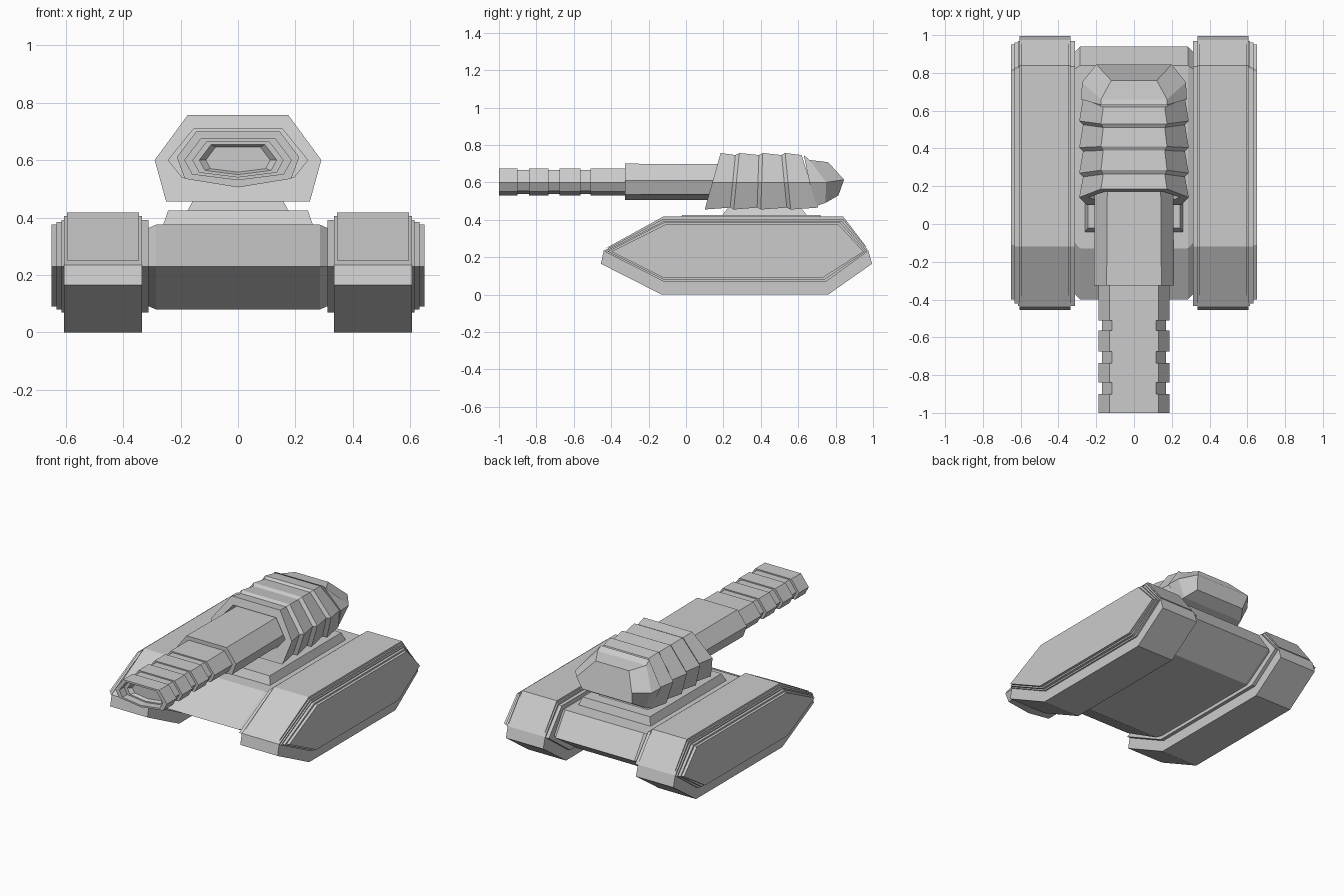
import bpy, bmesh

cube = bpy.data.objects.get("Cube")
if cube:
    bpy.data.objects.remove(cube)

grey = bpy.data.materials.new("plain grey")
grey.use_nodes = True
colour = (0.6, 0.6, 0.6, 1)
grey.diffuse_color = colour
grey.node_tree.nodes["Principled BSDF"].inputs["Base Color"].default_value = colour


def loft(name, rings):
    """Skin a list of equal-length point rings and cap both ends."""
    bm = bmesh.new()
    loops = [[bm.verts.new(p) for p in ring] for ring in rings]
    for a, b in zip(loops, loops[1:]):
        for i in range(len(a)):
            j = (i + 1) % len(a)
            bm.faces.new((a[i], a[j], b[j], b[i]))
    bm.faces.new(loops[0])
    bm.faces.new(loops[-1])
    bmesh.ops.recalc_face_normals(bm, faces=bm.faces)
    mesh = bpy.data.meshes.new(name)
    bm.to_mesh(mesh)
    bm.free()
    mesh.materials.append(grey)
    obj = bpy.data.objects.new(name, mesh)
    bpy.context.collection.objects.link(obj)
    return obj


def slab(name, profile, x0, x1):
    """Extrude a (y, z) side profile along x."""
    return loft(name, [[(x, y, z) for y, z in profile] for x in (x0, x1)])


def mirrored(half, bottom):
    """Close a right-hand (x, z) half outline with a centre bottom point."""
    return half + [(0, bottom)] + [(-x, z) for x, z in reversed(half)]


def section(outline, y, scale=1, mid=0.6):
    return [(x * scale, y, mid + (z - mid) * scale) for x, z in outline]


# Track pods: thick belt body, then stepped side plates
belt = [(-.44, .235), (-.455, .165), (-.13, 0), (.76, 0),
        (.995, .165), (.975, .235), (.84, .405), (-.12, .405)]
flange = [(-.435, .23), (-.12, .392), (.835, .392), (.97, .23), (.75, .07), (-.12, .07)]
guard = [(-.42, .23), (-.12, .385), (.825, .385), (.96, .23), (.74, .08), (-.12, .08)]
panel = [(-.40, .23), (-.11, .375), (.815, .375), (.95, .23), (.73, .09), (-.12, .09)]
deck_plate = [(-.425, .25), (-.12, .418), (.84, .418), (.965, .255), (.8, .3), (-.1, .3)]
for side, s in (("left", 1), ("right", -1)):
    for part, profile, a, b in (("track_belt", belt, .335, .605),
                                ("track_flange", flange, .312, .615),
                                ("track_guard", guard, .33, .632),
                                ("track_panel", panel, .4, .65),
                                ("track_top_plate", deck_plate, .345, .595)):
        slab(f"{side}_{part}", profile, s * a, s * b)

# Hull between the tracks, with chamfered sides
core = [(-.40, .23), (-.13, .375), (.84, .375), (.94, .23), (.72, .08), (-.13, .08)]
edge = [(-.37, .23), (-.10, .362), (.82, .362), (.91, .23), (.70, .093), (-.10, .093)]
loft("hull", [[(x, y, z) for y, z in p]
              for x, p in ((-.315, edge), (-.285, core), (.285, core), (.315, edge))])


def frustum(name, low, high):
    loft(name, [[(-x, y0, z), (x, y0, z), (x, y1, z), (-x, y1, z)]
                for x, y0, y1, z in (low, high)])


# Turret mount
frustum("turret_base", (.262, -.045, .74, .37), (.243, -.02, .72, .425))
frustum("turret_neck", (.178, .19, .65, .42), (.15, .23, .61, .47))

# Turret: telescoping armour rings that fan from front to rear
shell = mirrored([(.175, .757), (.29, .60), (.25, .455)], .455)
mouth = mirrored([(.155, .708), (.243, .60), (.195, .54)], .505)


def leaning(outline, top, bottom, scale=1):
    """Ring whose y runs from top to bottom with its height."""
    return [(x, bottom + (top - bottom) * (z - .455) / .302, z)
            for x, y, z in section(outline, 0, scale)]


tops = [.185, .285, .41, .53, .635]
lows = [.10, .255, .40, .56, .73]
rings = [leaning(mouth, .30, .23), leaning(mouth, tops[0], lows[0])]
for i in range(4):
    rings.append(leaning(shell, tops[i], lows[i]))
    rings.append(leaning(shell, tops[i + 1] - .02, lows[i + 1] - .02, .93))
loft("turret_rings", rings)

# Turret rear cap
cap = [(((.175, .63, .745), (.28, .66, .60), (.235, .70, .475), (0, .70, .475))),
       (((.175, .66, .72), (.275, .75, .60), (.225, .745, .49), (0, .745, .49))),
       (((.12, .76, .708), (.2, .845, .615), (.18, .815, .53), (0, .815, .53)))]
loft("turret_rear_cap", [list(r) + [(-x, y, z) for x, y, z in reversed(r[:3])] for r in cap])

# Gun sleeve
sleeve = mirrored([(.145, .70), (.213, .61), (.185, .535)], .505)
loft("gun_sleeve", [section(sleeve, y, s) for y, s in ((-.325, 1), (.28, .97))])

# Ribbed barrel with a hollow stepped muzzle
barrel = mirrored([(.13, .675), (.187, .60), (.16, .55)], .53)
steps = [(-.93, .6), (-.95, .72), (-.95, .84), (-1, .84)]
for start, end in ((-1, -.9), (-.84, -.735), (-.675, -.565), (-.51, -.3)):
    steps += [(start, .9), (start, 1), (end, 1), (end, .9)]
loft("gun_barrel", [section(barrel, y, s) for y, s in steps])
